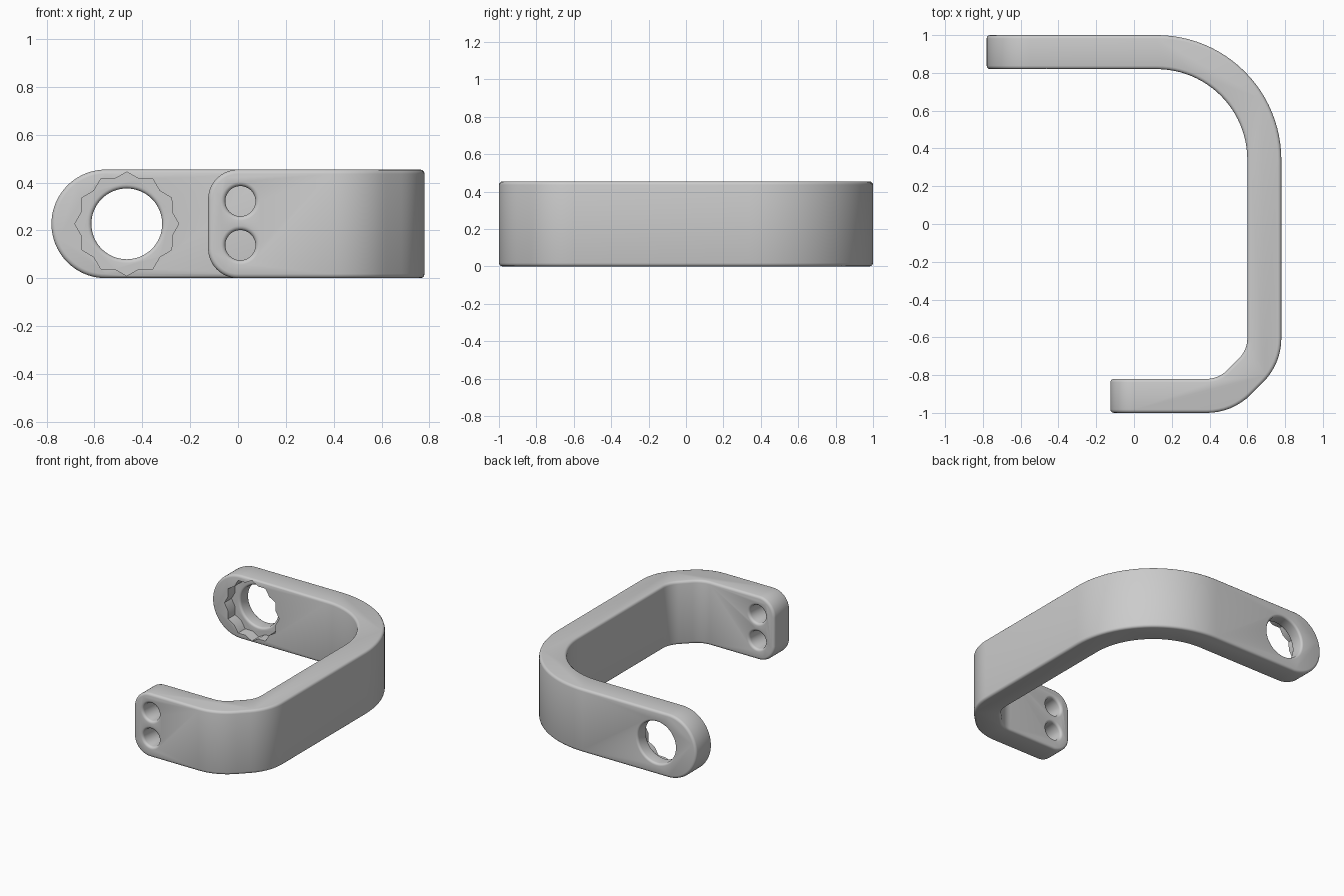
import bpy, bmesh
from math import sin, cos, pi, radians

cube = bpy.data.objects.get("Cube")
if cube:
    bpy.data.objects.remove(cube, do_unlink=True)

HALF = 0.227     # half the bar height
THICK = 0.18     # bar thickness
FILLET = 0.018

grey = bpy.data.materials.new("light_grey")
grey.use_nodes = True
colour = (0.6, 0.6, 0.6, 1)
grey.diffuse_color = colour
grey.node_tree.nodes["Principled BSDF"].inputs["Base Color"].default_value = colour


def make_object(name, bm):
    bmesh.ops.recalc_face_normals(bm, faces=bm.faces)
    mesh = bpy.data.meshes.new(name)
    bm.to_mesh(mesh)
    bm.free()
    mesh.materials.append(grey)
    obj = bpy.data.objects.new(name, mesh)
    bpy.context.collection.objects.link(obj)
    return obj


def rounded_end(x_end, radius, steps=20):
    """Stations (x, half height) from the tip of an arm to its full height."""
    for i in range(steps + 1):
        a = pi / 2 * i / steps
        yield x_end + radius * (1 - cos(a)), HALF - radius + radius * sin(a)


def bend(cx, cy, radius, start, end, steps):
    """Stations along an outer arc, with outward normals."""
    for i in range(steps + 1):
        a = radians(start + (end - start) * i / steps)
        n = (cos(a), sin(a))
        yield (cx + radius * n[0], cy + radius * n[1]), n, HALF


# Stations along the outer wall: position, normal, half height
stations = [((x, 1), (0, 1), h) for x, h in rounded_end(-0.78, HALF)]
stations += bend(0.12, 0.34, 0.66, 90, 0, 24)
stations += bend(0.45, -0.605, 0.33, 0, -45, 8)
stations += bend(0.385, -0.67, 0.33, -45, -90, 8)
stations += [((x, -1), (0, -1), h) for x, h in reversed(list(rounded_end(-0.125, 0.125)))]

# Bar body
bm = bmesh.new()
rings = []
for (x, y), (nx, ny), h in stations:
    inner = (x - nx * THICK, y - ny * THICK)
    rings.append([bm.verts.new((*p, HALF + s * h))
                  for p, s in (((x, y), -1), ((x, y), 1), (inner, 1), (inner, -1))])
for a, b in zip(rings, rings[1:]):
    for i in range(4):
        j = (i + 1) % 4
        bm.faces.new((a[i], a[j], b[j], b[i]))
bm.faces.new(rings[0])
bm.faces.new(rings[-1])
bmesh.ops.remove_doubles(bm, verts=bm.verts, dist=0.0001)
bmesh.ops.dissolve_limit(bm, angle_limit=radians(1), verts=bm.verts, edges=bm.edges)
bar = make_object("curved_bracket", bm)

bevel = bar.modifiers.new("edge_rounding", "BEVEL")
bevel.width = FILLET
bevel.segments = 3
bevel.limit_method = "ANGLE"
bevel.angle_limit = radians(40)


def lathe_cutter(name, x, z, profile, sides=48):
    """Closed solid turned about a line along y; profile lists (radius, y)."""
    bm = bmesh.new()
    loops = []
    for r, y in profile:
        loops.append([bm.verts.new((x + r * cos(2 * pi * k / sides), y,
                                    z + r * sin(2 * pi * k / sides))) for k in range(sides)])
    for a, b in zip(loops, loops[1:]):
        for k in range(sides):
            m = (k + 1) % sides
            bm.faces.new((a[k], a[m], b[m], b[k]))
    bm.faces.new(loops[0])
    bm.faces.new(loops[-1])
    return make_object(name, bm)


def hole_profile(radius, y0, y1, f=FILLET):
    """Bore from y0 to y1 with a rounded lip at both mouths."""
    arc = [(radius + f * (1 - cos(a)), f * (1 - sin(a)))
           for a in (pi / 2 * k / 4 for k in range(4, -1, -1))]
    lip = [(radius + f, -0.03)] + arc
    return [(r, y0 + d) for r, d in lip] + [(r, y1 - d) for r, d in reversed(lip)]


# Star recess on the inside of the long arm, leading into the large bore
HOLE_X, FLOOR = -0.465, 0.90
bm = bmesh.new()
star = []
for k in range(24):
    r = 0.217 if k % 2 == 0 else 0.195
    a = pi * k / 12
    star.append(bm.verts.new((HOLE_X + r * cos(a), 0.75, HALF + r * sin(a))))
face = bm.faces.new(star)
ext = bmesh.ops.extrude_face_region(bm, geom=[face])
for v in ext["geom"]:
    if isinstance(v, bmesh.types.BMVert):
        v.co.y = FLOOR
cutters = [make_object("star_recess_cutter", bm),
           lathe_cutter("large_bore_cutter", HOLE_X, HALF, hole_profile(0.148, FLOOR, 1, 0.016), 64)]

# Two bolt holes in the short arm
for side, z in (("lower", 0.138), ("upper", 0.322)):
    cutters.append(lathe_cutter(side + "_bolt_hole_cutter", 0.01, z,
                                hole_profile(0.063, -1, THICK - 1)))

for c in cutters:
    c.hide_render = True
    cut = bar.modifiers.new(c.name, "BOOLEAN")
    cut.operation = "DIFFERENCE"
    cut.solver = "EXACT"
    cut.object = c

# Bake the rounding and cuts, then remove the cutters
bpy.context.view_layer.update()
evaluated = bar.evaluated_get(bpy.context.evaluated_depsgraph_get())
final = bpy.data.meshes.new_from_object(evaluated)
bar.modifiers.clear()
bar.data = final
for c in cutters:
    bpy.data.objects.remove(c, do_unlink=True)

for o in bpy.context.selected_objects:
    o.select_set(False)
bar.select_set(True)
bpy.context.view_layer.objects.active = bar
bpy.ops.object.shade_smooth_by_angle(angle=radians(32))
